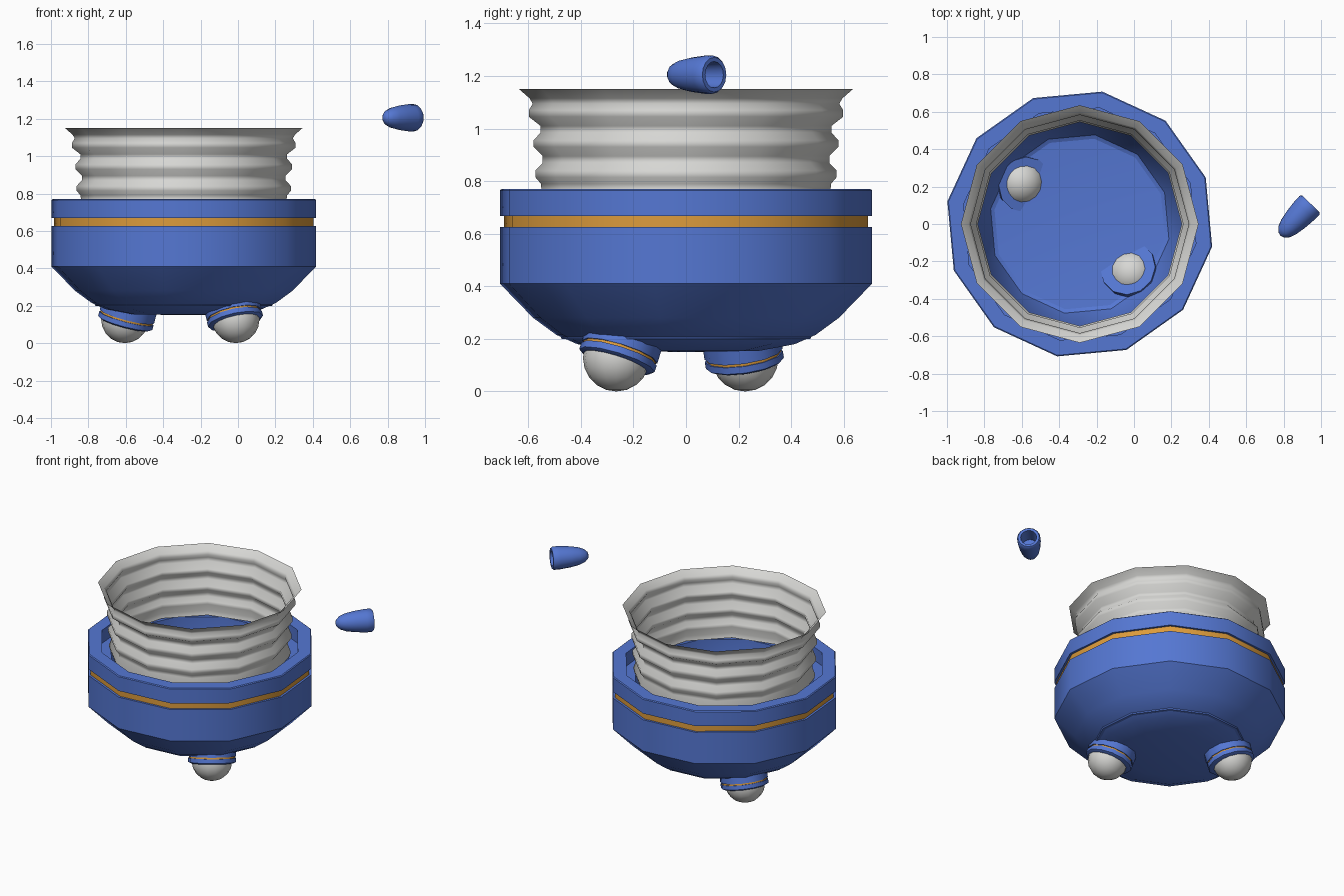
import bpy, bmesh
from math import cos, sin, pi, radians
from mathutils import Vector

cube = bpy.data.objects.get("Cube")
if cube:
    bpy.data.objects.remove(cube, do_unlink=True)


def material(name, rgb):
    m = bpy.data.materials.new(name)
    m.use_nodes = True
    m.diffuse_color = (*rgb, 1)
    m.node_tree.nodes["Principled BSDF"].inputs["Base Color"].default_value = (*rgb, 1)
    return m


BLUE = material("blue", (0.09, 0.185, 0.65))
ORANGE = material("orange", (0.72, 0.33, 0.045))
GREY = material("light grey", (0.68, 0.68, 0.66))


def finish(obj, angle):
    bpy.ops.object.select_all(action="DESELECT")
    obj.select_set(True)
    bpy.context.view_layer.objects.active = obj
    bpy.ops.object.shade_smooth_by_angle(angle=radians(angle))


def lathe(name, profile, mats, origin, axis=(0, 0, 1), sides=12, phase=0, angle=35, stripe=()):
    """Spin (radius, height) points about an axis; stripe lists the segments in the second colour."""
    bm = bmesh.new()
    rings = []
    for r, z in profile:
        if r == 0:
            rings.append([bm.verts.new((0, 0, z))])
        else:
            turns = [radians(phase) + 2 * pi * i / sides for i in range(sides)]
            rings.append([bm.verts.new((r * cos(a), r * sin(a), z)) for a in turns])
    for k, (a, b) in enumerate(zip(rings, rings[1:])):
        for i in range(sides):
            j = (i + 1) % sides
            if len(a) == 1:
                vs = [a[0], b[j], b[i]]
            elif len(b) == 1:
                vs = [a[i], a[j], b[0]]
            else:
                vs = [a[i], a[j], b[j], b[i]]
            bm.faces.new(vs).material_index = int(k in stripe)
    bmesh.ops.recalc_face_normals(bm, faces=bm.faces)
    mesh = bpy.data.meshes.new(name)
    bm.to_mesh(mesh)
    bm.free()
    for m in mats:
        mesh.materials.append(m)
    obj = bpy.data.objects.new(name, mesh)
    bpy.context.collection.objects.link(obj)
    obj.location = origin
    obj.rotation_mode = "QUATERNION"
    obj.rotation_quaternion = Vector((0, 0, 1)).rotation_difference(Vector(axis).normalized())
    finish(obj, angle)
    return obj


CENTRE = (-0.29, 0, 0)

# Bowl body: outside, orange groove, rim, inner shelf and floor
R = 0.718
bowl = [(0, 0.15), (0.28, 0.154), (0.42, 0.18), (0.5, 0.215), (0.59, 0.28), (R, 0.41),
        (R, 0.625), (0.703, 0.625), (0.703, 0.668), (R, 0.668), (R, 0.765), (0.712, 0.77),
        (0.63, 0.77), (0.63, 0.68), (0.57, 0.68), (0.57, 0.4), (0.48, 0.2), (0, 0.16)]
lathe("bowl_body", bowl, [BLUE, ORANGE], CENTRE, phase=-9.7, stripe=(7,))

# Corrugated flexible sleeve with flared lip
ridges = [(0.56, 0.69), (0.568, 0.72), (0.55, 0.77), (0.552, 0.79), (0.573, 0.815),
          (0.573, 0.84), (0.545, 0.87), (0.545, 0.895), (0.58, 0.93), (0.58, 0.955),
          (0.553, 0.985), (0.553, 1.01), (0.598, 1.045), (0.598, 1.07), (0.583, 1.095),
          (0.595, 1.115), (0.635, 1.15)]
lathe("corrugated_sleeve", ridges, [GREY], CENTRE, angle=180)

# Tilted ball feet in striped collars
collar = [(0, 0), (0.135, 0), (0.15, 0.008), (0.15, 0.034), (0.144, 0.034), (0.144, 0.044),
          (0.15, 0.044), (0.15, 0.105), (0, 0.105)]
feet = {"back_right": ((-0.605, 0.225, 0.1), (0.25, -0.14, 0.95)),
        "front_left": ((-0.012, -0.265, 0.11), (-0.2, 0.29, 0.93))}
for side, (base, up) in feet.items():
    lathe(side + "_foot_collar", collar, [BLUE, ORANGE], base, up, stripe=(4,))
    bpy.ops.mesh.primitive_uv_sphere_add(segments=16, ring_count=10, radius=0.127,
                                         location=(base[0], base[1], 0.127))
    ball = bpy.context.object
    ball.name = side + "_foot_ball"
    ball.data.materials.append(GREY)
    finish(ball, 60)

# Detached hollow rounded cap
cap = [(0, 0), (0.022, 0.006), (0.042, 0.028), (0.056, 0.065), (0.066, 0.12), (0.073, 0.19),
       (0.073, 0.225), (0.066, 0.235), (0.05, 0.235), (0.045, 0.13), (0, 0.13)]
lathe("loose_cap", cap, [BLUE], (0.783, -0.062, 1.205), (0.69, 0.72, 0), sides=16)
